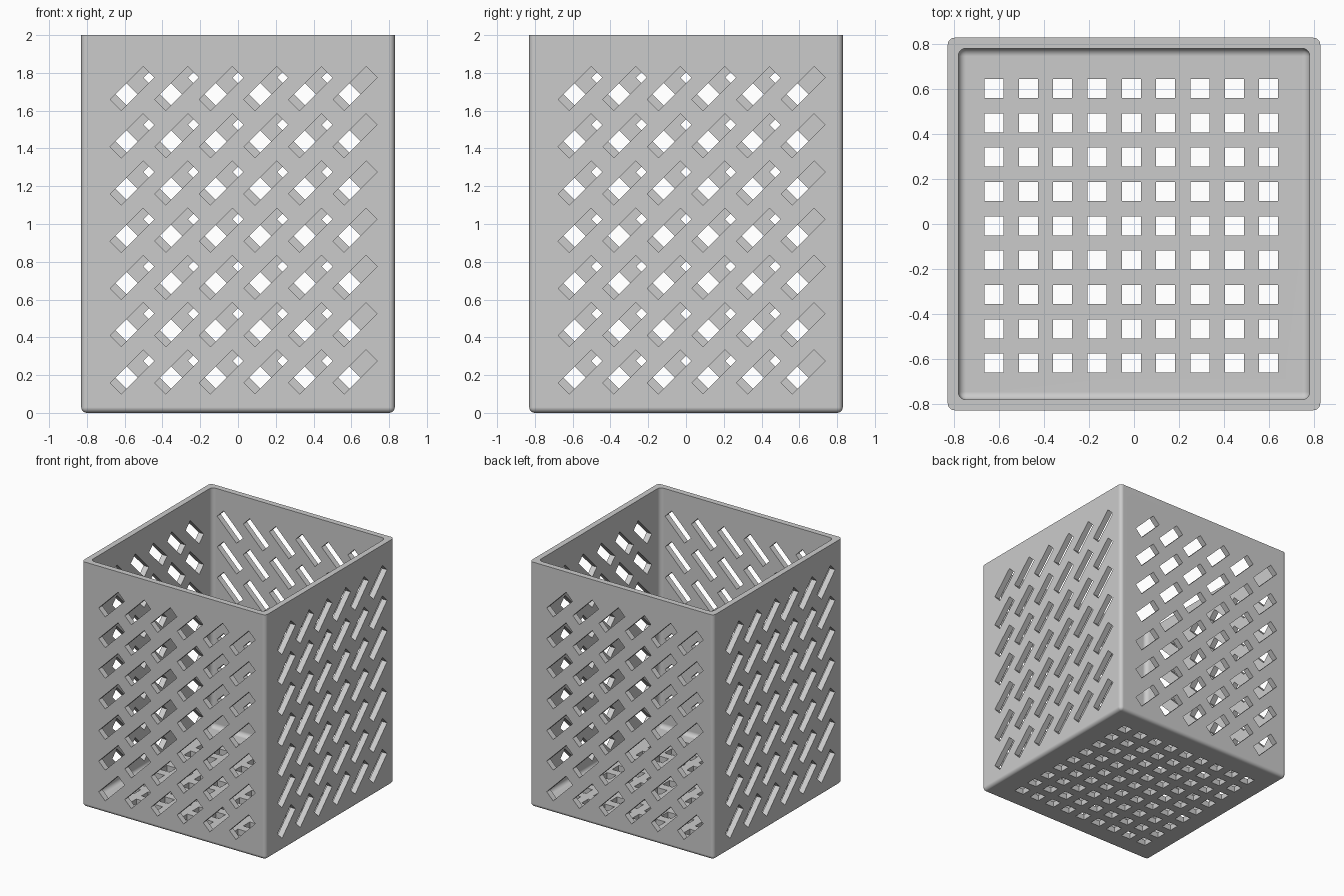
import bpy, bmesh
from math import radians
from mathutils import Matrix, Vector

if "Cube" in bpy.data.objects:
    bpy.data.objects.remove(bpy.data.objects["Cube"])

HALF, HEIGHT, WALL = 0.83, 2.0, 0.047

grey = bpy.data.materials.new("light grey plastic")
grey.use_nodes = True
colour = (0.6, 0.6, 0.6, 1)
grey.diffuse_color = colour
grey.node_tree.nodes["Principled BSDF"].inputs["Base Color"].default_value = colour


def make_object(name, bm):
    mesh = bpy.data.meshes.new(name)
    bm.to_mesh(mesh)
    bm.free()
    mesh.materials.append(grey)
    obj = bpy.data.objects.new(name, mesh)
    bpy.context.collection.objects.link(obj)
    return obj


def add_box(bm, size, matrix):
    scale = Matrix.Diagonal((*size, 1))
    bmesh.ops.create_cube(bm, size=1, matrix=matrix @ scale)


def rounded_block(name, half, z0, z1, radius):
    """Block with rounded upright and bottom edges and a sharp top."""
    bm = bmesh.new()
    add_box(bm, (2 * half, 2 * half, z1 - z0), Matrix.Translation((0, 0, (z0 + z1) / 2)))
    edges = [e for e in bm.edges if min(v.co.z for v in e.verts) < z0 + 0.01]
    bmesh.ops.bevel(bm, geom=edges, offset=radius, segments=5, profile=0.5, affect='EDGES')
    return make_object(name, bm)


# Basket body and the hollow inside it
basket = rounded_block("basket", HALF, 0, HEIGHT, 0.03)
hollow = rounded_block("hollow_cutter", HALF - WALL, WALL, HEIGHT + 0.2, 0.035)

# Slanted slots, the same on each of the four walls
bm = bmesh.new()
for side in range(4):
    turn = Matrix.Rotation(radians(90 * side), 4, 'Z')
    for col in range(6):
        for row in range(7):
            spot = Vector((-0.56 + 0.236 * col, -HALF + WALL / 2, 0.217 + 0.25 * row))
            slant = Matrix.Rotation(radians(-45), 4, 'Y')
            add_box(bm, (0.247, 0.12, 0.083), turn @ Matrix.Translation(spot) @ slant)
slots = make_object("slot_cutter", bm)

# Square drain holes in the floor
bm = bmesh.new()
for col in range(-4, 5):
    for row in range(-4, 5):
        spot = (-0.012 + 0.153 * col, -0.008 + 0.153 * row, WALL / 2)
        add_box(bm, (0.085, 0.085, 0.2), Matrix.Translation(spot))
holes = make_object("drain_hole_cutter", bm)

# Cut everything out of the body
bpy.ops.object.select_all(action='DESELECT')
basket.select_set(True)
bpy.context.view_layer.objects.active = basket
for cutter in (hollow, slots, holes):
    mod = basket.modifiers.new(cutter.name, 'BOOLEAN')
    mod.operation = 'DIFFERENCE'
    mod.solver = 'EXACT'
    mod.object = cutter
    bpy.ops.object.modifier_apply(modifier=mod.name)
    bpy.data.objects.remove(cutter)

# Smooth the rounded edges and keep the walls flat
bpy.ops.object.shade_smooth_by_angle(angle=radians(30))
normals = basket.modifiers.new("flat_walls", 'WEIGHTED_NORMAL')
normals.keep_sharp = True
